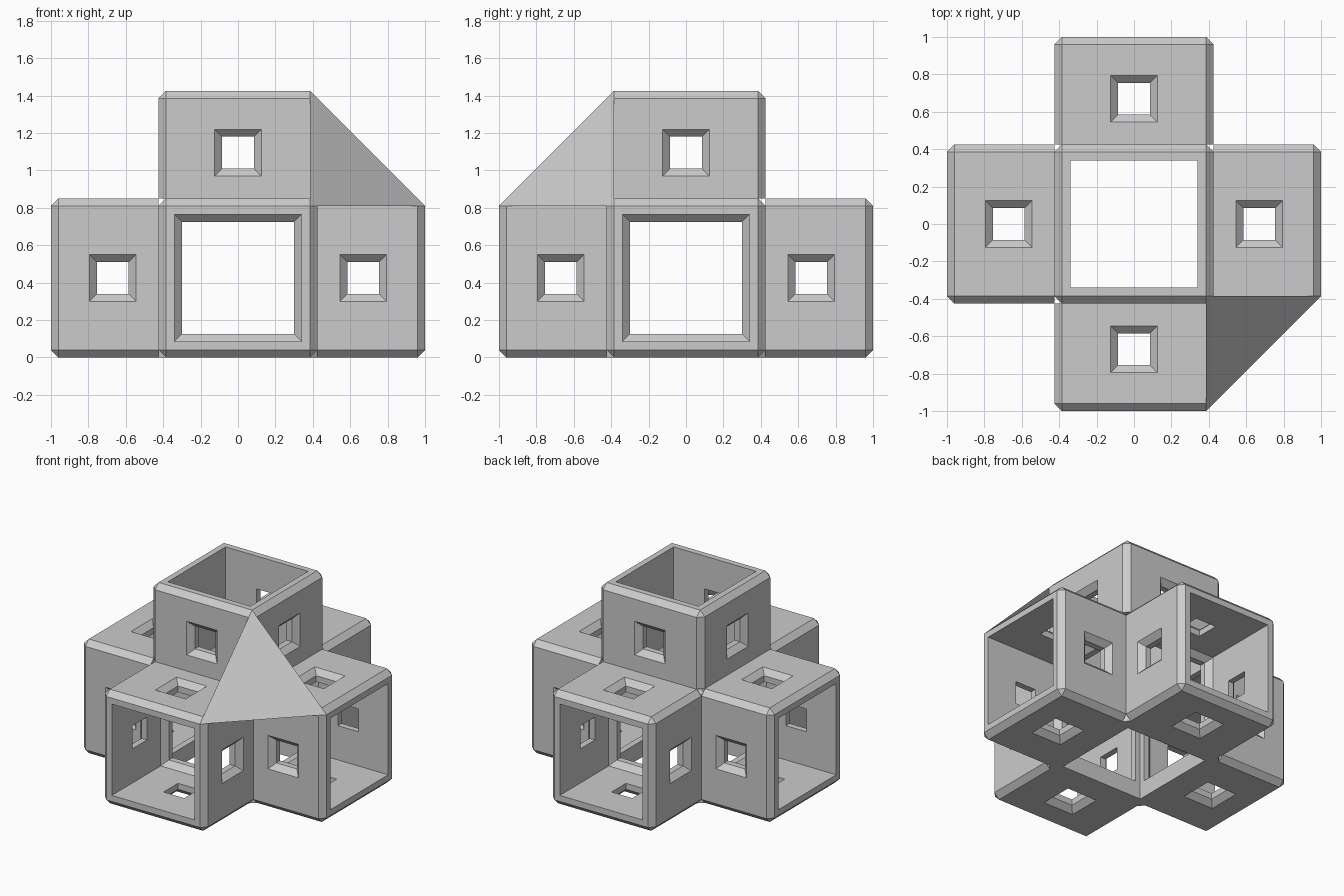
import bpy, bmesh
from math import pi
from mathutils import Matrix

if "Cube" in bpy.data.objects:
    bpy.data.objects.remove(bpy.data.objects["Cube"])

HALF, WALL, BEV, REACH = 0.425, 0.085, 0.04, 1.0
MOUTH = HALF - WALL

grey = bpy.data.materials.new("warm_grey")
grey.use_nodes = True
colour = (0.6, 0.6, 0.6, 1)
grey.diffuse_color = colour
grey.node_tree.nodes["Principled BSDF"].inputs["Base Color"].default_value = colour


def make_object(name, bm):
    bmesh.ops.recalc_face_normals(bm, faces=bm.faces)
    mesh = bpy.data.meshes.new(name)
    bm.to_mesh(mesh)
    bm.free()
    mesh.materials.append(grey)
    obj = bpy.data.objects.new(name, mesh)
    bpy.context.collection.objects.link(obj)
    return obj


def square_stack(levels):
    """Square rings (height, half width) lofted along z and capped."""
    bm = bmesh.new()
    rings = [[bm.verts.new((sx * h, sy * h, z))
              for sx, sy in ((-1, -1), (1, -1), (1, 1), (-1, 1))]
             for z, h in levels]
    for low, high in zip(rings, rings[1:]):
        for i in range(4):
            j = (i + 1) % 4
            bm.faces.new((low[i], low[j], high[j], high[i]))
    bm.faces.new(rings[0])
    bm.faces.new(rings[-1])
    return bm


def bevelled_box(name, bottom, top):
    """Box bevelled everywhere except around its bottom end."""
    bm = square_stack([(bottom, HALF), (top, HALF)])
    edges = [e for e in bm.edges
             if max(v.co.z for v in e.verts) > bottom + 0.01]
    bmesh.ops.bevel(bm, geom=edges, offset=BEV, offset_type='OFFSET',
                    segments=1, affect='EDGES', clamp_overlap=True)
    return make_object(name, bm)


def funnel(inner):
    """Opening that flares outward through a wall, with a bevelled rim."""
    return [(HALF - 0.125, inner), (HALF - BEV, inner), (HALF + BEV, inner + 2 * BEV)]


def carve(obj, cutters):
    """Subtract (levels, matrix) cutters and bake the result."""
    helpers = []
    for levels, matrix in cutters:
        tool = make_object("cutter", square_stack(levels))
        tool.data.transform(matrix)
        tool.hide_render = True
        helpers.append(tool)
        mod = obj.modifiers.new("opening", 'BOOLEAN')
        mod.operation, mod.solver, mod.object = 'DIFFERENCE', 'EXACT', tool
    graph = bpy.context.evaluated_depsgraph_get()
    baked = bpy.data.meshes.new_from_object(obj.evaluated_get(graph))
    obj.modifiers.clear()
    obj.data = baked
    for tool in helpers:
        bpy.data.objects.remove(tool)


def side_turns():
    """Rotations taking +z to each of the four sideways directions."""
    return [Matrix.Rotation(i * pi / 2, 4, 'Z') @ Matrix.Rotation(pi / 2, 4, 'Y')
            for i in range(4)]


lift = Matrix.Translation((0, 0, HALF))
bore = ([(-0.6, MOUTH), (1.2, MOUTH)], Matrix())

# Central frame, open above and below, with a wide opening on each side
core = bevelled_box("central_frame", -HALF, HALF)
carve(core, [bore] + [(funnel(0.3), turn) for turn in side_turns()])
core.matrix_world = lift

# Hollow arm with a small window in every side
top_arm = bevelled_box("top_arm", HALF, REACH)
raise_window = Matrix.Translation((0, 0, 0.67))
carve(top_arm, [bore] + [(funnel(0.085), raise_window @ turn) for turn in side_turns()])
top_arm.matrix_world = lift

# Four matching sideways arms
for name, turn in zip(("left_arm", "back_arm", "right_arm", "front_arm"), side_turns()):
    arm = bpy.data.objects.new(name, top_arm.data)
    bpy.context.collection.objects.link(arm)
    arm.matrix_world = lift @ turn

# Sloping triangular panel bridging the top, left and front arms
bm = bmesh.new()
inset = HALF - BEV
corners = [(inset, -REACH, inset), (REACH, -inset, inset), (inset, -inset, REACH)]
bm.faces.new([bm.verts.new(c) for c in corners])
panel = make_object("corner_panel", bm)
panel.matrix_world = lift
if panel.data.polygons[0].normal.z < 0:
    panel.data.flip_normals()
